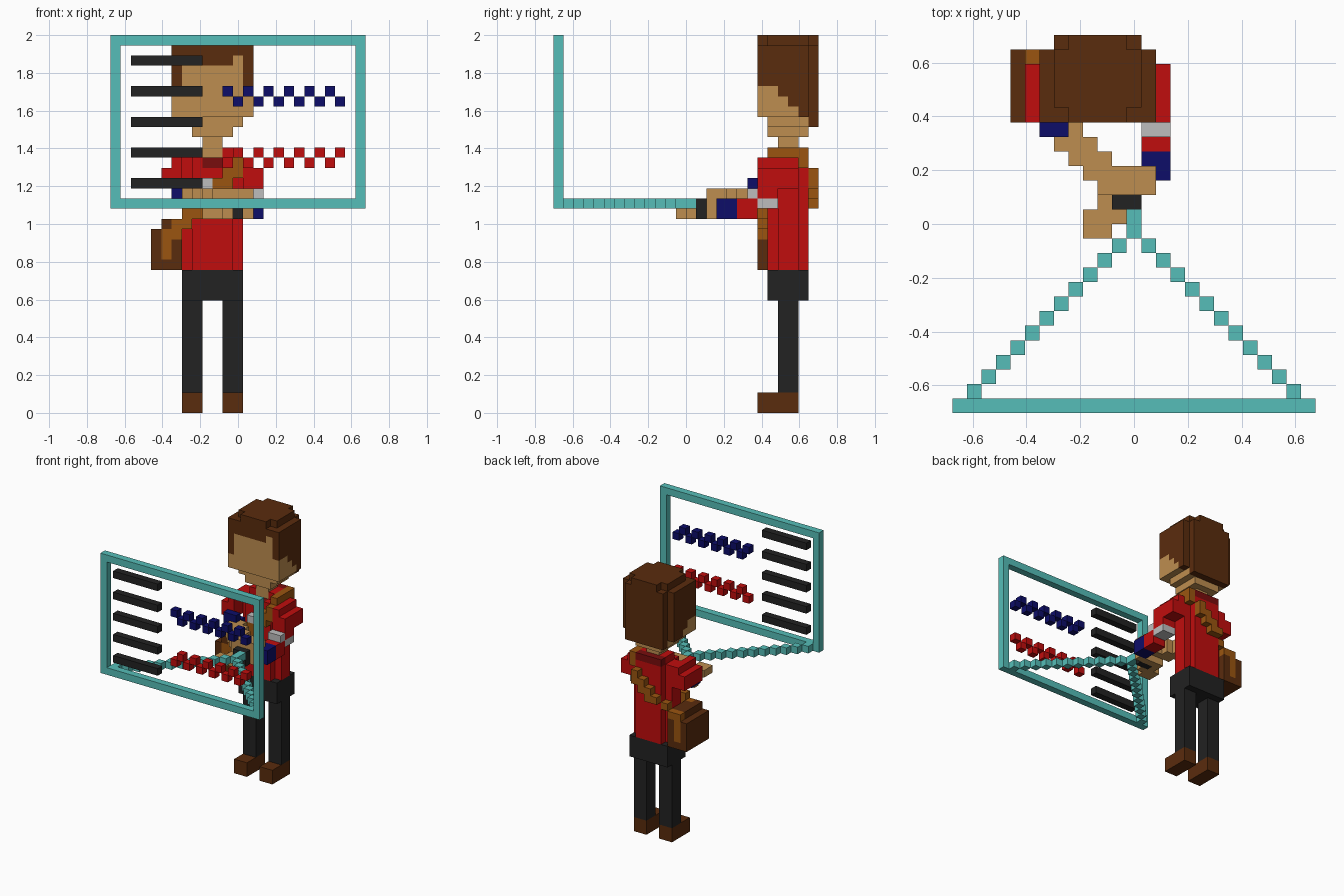
import bpy
import bmesh

if "Cube" in bpy.data.objects:
    bpy.data.objects.remove(bpy.data.objects["Cube"], do_unlink=True)

V = 2 / 37                      # edge length of one block
NX, NY = 25, 26                 # footprint in blocks
taken = set()                   # blocks already owned by an earlier part


def material(name, r, g, b):
    m = bpy.data.materials.new(name)
    m.use_nodes = True
    m.diffuse_color = (r, g, b, 1)
    m.node_tree.nodes["Principled BSDF"].inputs["Base Color"].default_value = (r, g, b, 1)
    return m


RED = material("red", .527, .004, .004)
MAROON = material("dark red", .19, .004, .004)
TEAL = material("teal", .093, .515, .479)
SKIN = material("tan skin", .515, .27, .08)
BROWN = material("dark brown", .102, .025, .004)
LEATHER = material("orange leather", .328, .091, .005)
BLACK = material("charcoal", .016, .016, .016)
NAVY = material("navy", .004, .004, .141)
GRAY = material("light gray", .515, .515, .515)


def box(x0, x1, y0, y1, z0, z1):
    """Set of blocks in a half-open range."""
    return {(x, y, z) for x in range(x0, x1) for y in range(y0, y1) for z in range(z0, z1)}


AXES = [(1, 0, 0), (0, 1, 0), (0, 0, 1)]


def part(name, mat, cells):
    """Mesh the outer skin of a set of blocks."""
    cells = set(cells) - taken
    taken.update(cells)
    bm = bmesh.new()
    for c in sorted(cells):
        for a in range(3):
            u, w = AXES[(a + 1) % 3], AXES[(a + 2) % 3]
            for side in (0, 1):
                step = 1 if side else -1
                if tuple(c[i] + step * AXES[a][i] for i in range(3)) in cells:
                    continue
                corners = [(0, 0), (1, 0), (1, 1), (0, 1)]
                if not side:
                    corners.reverse()
                verts = []
                for p, q in corners:
                    g = [c[i] + side * AXES[a][i] + p * u[i] + q * w[i] for i in range(3)]
                    verts.append(bm.verts.new(((g[0] - NX / 2) * V, (g[1] - NY / 2) * V, g[2] * V)))
                bm.faces.new(verts)
    bmesh.ops.remove_doubles(bm, verts=bm.verts, dist=V / 100)
    me = bpy.data.meshes.new(name)
    bm.to_mesh(me)
    bm.free()
    me.materials.append(mat)
    ob = bpy.data.objects.new(name, me)
    bpy.context.collection.objects.link(ob)


# Floating panel: frame, bars, dotted waves
part("panel_frame", TEAL, box(0, 25, 0, 1, 20, 37) - box(1, 24, 0, 1, 21, 36))
for n in range(5):
    part(f"panel_bar_{n + 1}", BLACK, box(2, 9, 0, 1, 22 + 3 * n, 23 + 3 * n))
part("upper_dots", NAVY, {(x, 0, 30 + x % 2) for x in range(11, 23)})
part("lower_dots", RED, {(x, 0, 25 - x % 2) for x in range(11, 23)})

# Two beams running back to the wrist device
beams = {(x, t, 20) for t in range(1, 12) for x in (t, 24 - t)}
part("beams", TEAL, beams | box(12, 13, 12, 14, 20, 21))
part("device", BLACK, box(11, 13, 14, 15, 19, 21))

# Head: rounded block split into hair and skin
head = box(6, 14, 20, 26, 29, 36) - {(x, 25, z) for x in (6, 13) for z in range(29, 36)}
head |= box(7, 13, 20, 26, 36, 37) - {(x, y, 36) for x in (7, 12) for y in (20, 25)}
head |= box(7, 13, 21, 26, 28, 29)


def is_hair(c):
    x, y, z = c
    if y == 20 and 6 < x < 13:
        return z >= (35 if x == 12 else 34)
    hairline = min(32, 53 - y)
    return y == 25 or z >= hairline - (x == 6)


hair = {c for c in head if is_hair(c)}
part("hair", BROWN, hair)
part("head", SKIN, (head - hair) | box(8, 12, 21, 25, 27, 28))
part("neck", SKIN, box(9, 11, 22, 24, 25, 27))

# Shoulder bag and diagonal strap
strap = set()
for t in range(7):
    strap |= box(12 - t, 13 - t, 20, 21, 23 - t, 25 - t)
for t in range(1, 5):
    strap |= box(12 - t, 13 - t, 25, 26, max(20, 23 - t), 25 - t)
strap |= box(12, 13, 21, 25, 25, 26) | {(12, 21, 24), (12, 24, 24)}
strap |= {(7, 24, 19), (6, 24, 18), (5, 24, 18)}
part("bag_strap", LEATHER, strap)
part("bag_buckles", LEATHER, box(5, 6, 20, 21, 15, 18) | box(5, 6, 24, 25, 15, 18))
part("bag", BROWN, box(4, 7, 20, 25, 14, 18) | box(5, 7, 20, 25, 18, 19))

# Shirt with dark collar
part("collar", MAROON, box(9, 11, 21, 22, 24, 25) | box(8, 12, 24, 25, 25, 26))
shirt = box(8, 12, 21, 25, 14, 25) | box(7, 13, 22, 24, 14, 25)
shirt |= box(8, 9, 22, 24, 25, 26) | box(11, 12, 22, 24, 25, 26)
part("shirt", RED, shirt)

# Upper arms, mirrored about the body
for name, outer, inner in (("right", 5, 6), ("left", 14, 13)):
    arm = box(outer, outer + 1, 20, 24, 22, 24) | box(inner, inner + 1, 20, 24, 22, 25)
    part(name + "_upper_arm", RED, arm)

# Left arm reaching forward with striped sleeve
part("left_elbow", RED, box(13, 15, 20, 22, 21, 22))
part("left_sleeve_stripe", GRAY, box(13, 15, 19, 20, 21, 22) | box(13, 15, 20, 22, 20, 21))
part("left_sleeve", RED, box(13, 15, 18, 20, 19, 21))
part("left_cuff", NAVY, box(13, 15, 16, 18, 19, 21))
part("left_hand", SKIN, box(10, 14, 15, 16, 19, 21) | {(10, 14, 19)}
     | box(9, 12, 13, 14, 19, 20) | box(9, 11, 12, 13, 19, 20))

# Right forearm crossing over to the device
part("right_cuff", NAVY, box(6, 8, 19, 20, 21, 23) | {(6, 20, 21), (7, 20, 21)})
part("right_sleeve_stripe", GRAY, {(9, 20, 22)})
part("right_forearm", SKIN, box(8, 9, 19, 20, 20, 22) | box(7, 10, 18, 19, 20, 22)
     | box(8, 11, 17, 18, 20, 22) | box(9, 14, 16, 17, 20, 22) | box(10, 14, 15, 16, 21, 22))

# Trousers, legs and shoes
part("trousers", BLACK, box(7, 13, 21, 25, 11, 14))
for name, x in (("right", 7), ("left", 11)):
    part(name + "_leg", BLACK, box(x, x + 2, 22, 24, 2, 11))
    part(name + "_shoe", BROWN, box(x, x + 2, 20, 24, 0, 2))
